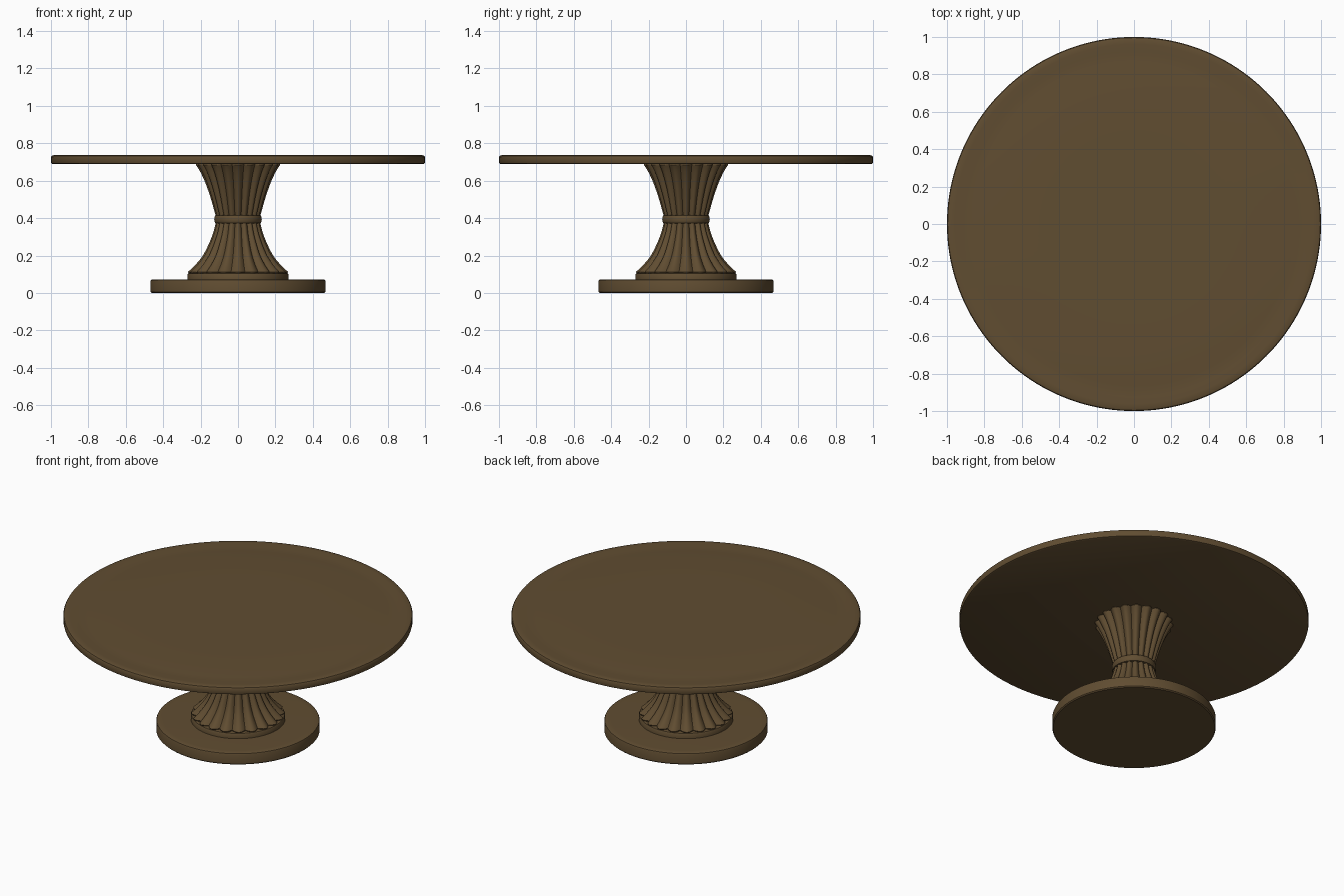
import bpy, bmesh, math

if "Cube" in bpy.data.objects:
    bpy.data.objects.remove(bpy.data.objects["Cube"])

wood = bpy.data.materials.new("dark brown wood")
wood.diffuse_color = (0.118, 0.074, 0.031, 1)
wood.use_nodes = True
wood.node_tree.nodes["Principled BSDF"].inputs["Base Color"].default_value = wood.diffuse_color


def finish(name, bm):
    bmesh.ops.recalc_face_normals(bm, faces=bm.faces[:])
    me = bpy.data.meshes.new(name)
    bm.to_mesh(me)
    bm.free()
    me.materials.append(wood)
    ob = bpy.data.objects.new(name, me)
    bpy.context.collection.objects.link(ob)
    bpy.ops.object.select_all(action='DESELECT')
    bpy.context.view_layer.objects.active = ob
    ob.select_set(True)
    bpy.ops.object.shade_smooth_by_angle(angle=math.radians(35))
    return ob


def lathe(name, profile, steps=128, flutes=0, depth=0.0):
    """Revolve (radius, z) points into a closed solid, with optional convex ribs."""
    bm = bmesh.new()
    rings = []
    for r, z in profile:
        ring = []
        for i in range(steps):
            a = 2 * math.pi * i / steps
            k = 1 - depth * (1 - abs(math.cos(flutes * a / 2))) if flutes else 1
            ring.append(bm.verts.new((r * k * math.cos(a), r * k * math.sin(a), z)))
        rings.append(ring)
    for lo, hi in zip(rings, rings[1:]):
        for i in range(steps):
            j = (i + 1) % steps
            bm.faces.new((lo[i], lo[j], hi[j], hi[i]))
    bm.faces.new(rings[0][::-1])
    bm.faces.new(rings[-1])
    return finish(name, bm)


def smooth(points, sub=5):
    """Catmull-Rom interpolation through profile points."""
    p = [points[0]] + points + [points[-1]]
    out = []
    for i in range(1, len(p) - 2):
        for s in range(sub):
            t = s / sub
            out.append(tuple(0.5 * (2 * b + (c - a) * t + (2 * a - 5 * b + 4 * c - d) * t * t
                             + (3 * b - a - 3 * c + d) * t ** 3)
                             for a, b, c, d in zip(p[i - 1], p[i], p[i + 1], p[i + 2])))
    return out + [points[-1]]


# round foot plate
lathe("base_plate", [(0.462, 0), (0.468, 0.006), (0.468, 0.062), (0.465, 0.069),
                     (0.457, 0.072), (0.43, 0.073)])
# low ring under the fluted stem
lathe("base_ring", [(0.27, 0.07), (0.27, 0.098), (0.266, 0.104), (0.255, 0.106)])
# fluted stem, flaring down from the collar
lathe("lower_stem", [(0.245, 0.095), (0.262, 0.102)] + smooth(
    [(0.268, 0.112), (0.228, 0.15), (0.188, 0.2), (0.157, 0.26), (0.133, 0.32), (0.115, 0.39)]),
    240, 20, 0.11)
# fluted stem, flaring up to the top
lathe("upper_stem", smooth(
    [(0.112, 0.39), (0.127, 0.44), (0.147, 0.51), (0.175, 0.59), (0.203, 0.65), (0.225, 0.685)])
    + [(0.222, 0.695)], 240, 20, 0.11)
# band round the waist
lathe("waist_collar", [(0.11, 0.371), (0.122, 0.374), (0.126, 0.382), (0.127, 0.394),
                       (0.126, 0.406), (0.122, 0.413), (0.11, 0.416)])
# round table top with a soft edge and a faint raised border
lathe("table_top", [(0.99, 0.689), (0.998, 0.693), (1.0, 0.70), (1.0, 0.726), (0.996, 0.733),
                    (0.985, 0.737), (0.96, 0.737), (0.92, 0.735), (0.87, 0.734), (0.86, 0.735),
                    (0.5, 0.735), (0.2, 0.735)], 160)
